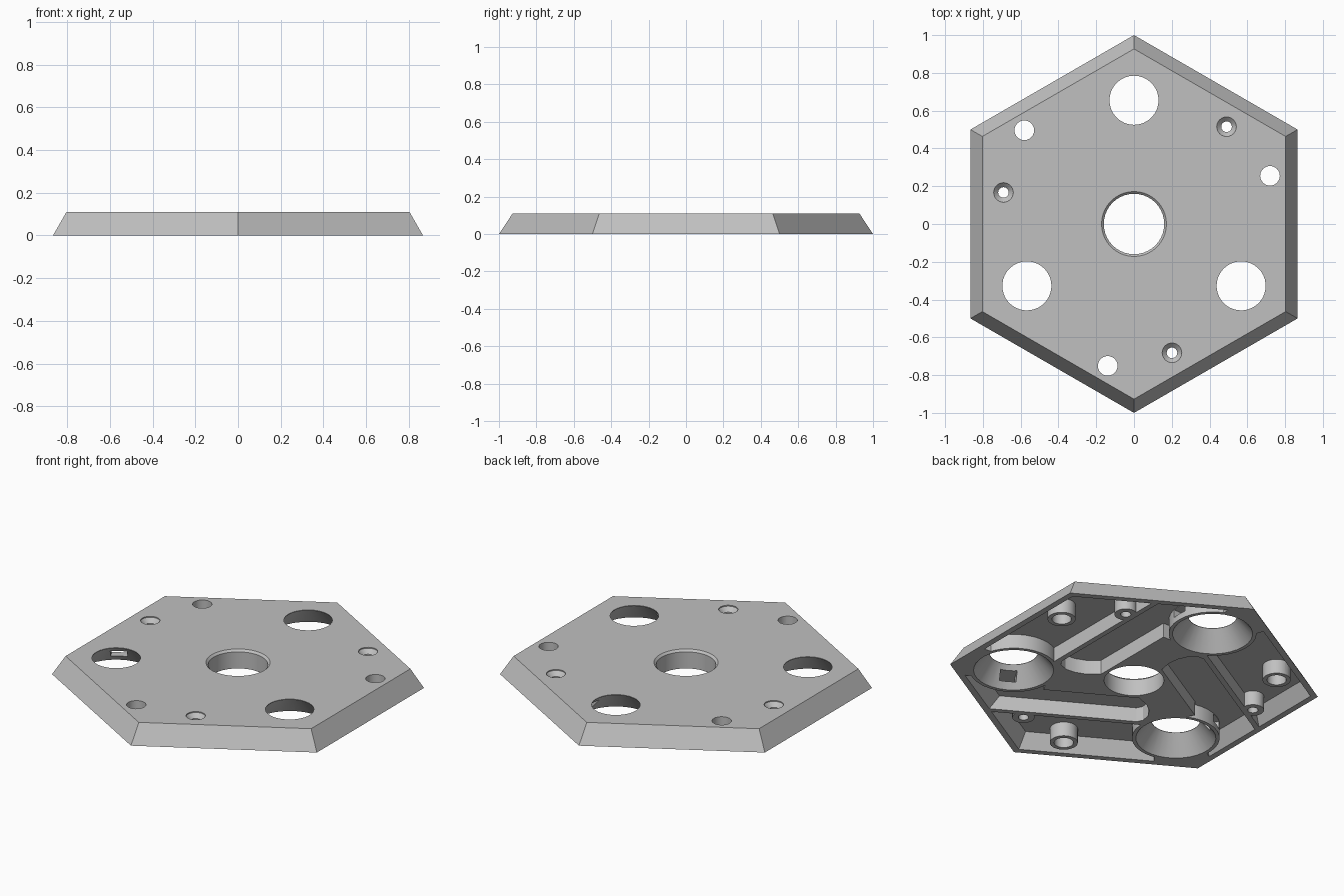
import bpy, bmesh, math
from mathutils import Matrix

if "Cube" in bpy.data.objects:
    bpy.data.objects.remove(bpy.data.objects["Cube"])

H = 0.11        # plate height
FLOOR = 0.085   # depth of the underside pockets

grey = bpy.data.materials.new("grey plastic")
grey.diffuse_color = (0.53, 0.53, 0.53, 1)
grey.use_nodes = True
grey.node_tree.nodes["Principled BSDF"].inputs["Base Color"].default_value = grey.diffuse_color


def make(name, bm):
    bmesh.ops.recalc_face_normals(bm, faces=bm.faces)
    me = bpy.data.meshes.new(name)
    bm.to_mesh(me)
    bm.free()
    ob = bpy.data.objects.new(name, me)
    bpy.context.collection.objects.link(ob)
    me.materials.append(grey)
    return ob


def loft(name, rings):
    """Closed solid through rings of equal point count."""
    bm = bmesh.new()
    loops = [[bm.verts.new(p) for p in r] for r in rings]
    n = len(loops[0])
    for a, b in zip(loops, loops[1:]):
        for i in range(n):
            j = (i + 1) % n
            bm.faces.new((a[i], a[j], b[j], b[i]))
    bm.faces.new(loops[0][::-1])
    bm.faces.new(loops[-1])
    return make(name, bm)


def turned(name, x, y, profile, n=32, start=0.0):
    """Round solid from (radius, height) pairs."""
    return loft(name, [[(x + r * math.cos(start + math.tau * i / n),
                         y + r * math.sin(start + math.tau * i / n), z)
                        for i in range(n)] for r, z in profile])


def prism(name, pts, z0, z1):
    return loft(name, [[(x, y, z) for x, y in pts] for z in (z0, z1)])


def combine(ob, tool, op):
    m = ob.modifiers.new(op, 'BOOLEAN')
    m.operation, m.object, m.solver = op, tool, 'EXACT'
    bpy.context.view_layer.objects.active = ob
    bpy.ops.object.modifier_apply(modifier=m.name)
    bpy.data.objects.remove(tool)


def turn(ob, k):
    ob.data.transform(Matrix.Rotation(math.tau * k / 3, 4, 'Z'))
    return ob


# hexagonal plate with sloped sides
plate = turned("hexagonal_plate", 0, 0, [(1.0, 0), (0.927, H)], 6, math.pi / 6)

# slope of the rim, continued for the inner side of the wall
slope = 0.073 / H


def inner_hex():
    return turned("inner_hex", 0, 0, [(0.96 + 0.05 * slope, -0.05),
                                      (0.96 - 0.13 * slope, 0.13)], 6, math.pi / 6)


# outlines of the cable channel and the corner pocket
channel = [(0.18, 0.46), (0.18, -0.06), (0.24, -0.11), (0.30, -0.135), (0.36, -0.14),
           (0.41, -0.12), (0.43, -0.09), (0.43, 0.95), (0.10, 0.95), (0.10, 0.46)]
pocket = [(0.46, -0.20), (0.70, -0.24), (0.95, -0.27), (0.95, 0.60), (0.46, 0.90)]

for k in range(3):
    for outline in (channel, pocket):
        cut = prism("pocket", outline, -0.03, FLOOR)
        combine(cut, inner_hex(), 'INTERSECT')
        # standing collars and screw bosses remain inside the pockets
        for x, y, r in ((0, 0.655, 0.235), (0.567, -0.327, 0.235),
                        (0.72, 0.255, 0.075), (0.49, 0.515, 0.06)):
            combine(cut, turned("boss", x, y, [(r, -0.1), (r, 0.2)]), 'DIFFERENCE')
        combine(plate, turn(cut, k), 'DIFFERENCE')

    # flared large hole, plain hole, countersunk screw hole, cable notch
    s = 0.085 / H
    tools = [
        turned("large_hole", 0, 0.655, [(0.215 + 0.02 * s, -0.02), (0.13, H - 0.002),
                                        (0.13, H + 0.02)], 32),
        turned("plain_hole", 0.72, 0.255, [(0.052, -0.02), (0.052, H + 0.02)], 24),
        turned("screw_hole", 0.49, 0.515, [(0.028, -0.02), (0.028, 0.08), (0.052, 0.104),
                                           (0.052, H + 0.02)], 24),
        prism("cable_notch", [(0.08, 0.61), (0.27, 0.61), (0.27, 0.70), (0.08, 0.70)],
              0.035, FLOOR - 0.003),
    ]
    for t in tools:
        combine(plate, turn(t, k), 'DIFFERENCE')

# central hole with a chamfered upper edge
combine(plate, turned("central_hole", 0, 0, [(0.16, -0.02), (0.16, H - 0.012),
                                             (0.172, H), (0.172, H + 0.02)], 40), 'DIFFERENCE')

bpy.ops.object.select_all(action='DESELECT')
plate.select_set(True)
bpy.context.view_layer.objects.active = plate
bpy.ops.object.shade_smooth_by_angle(angle=math.radians(25))
